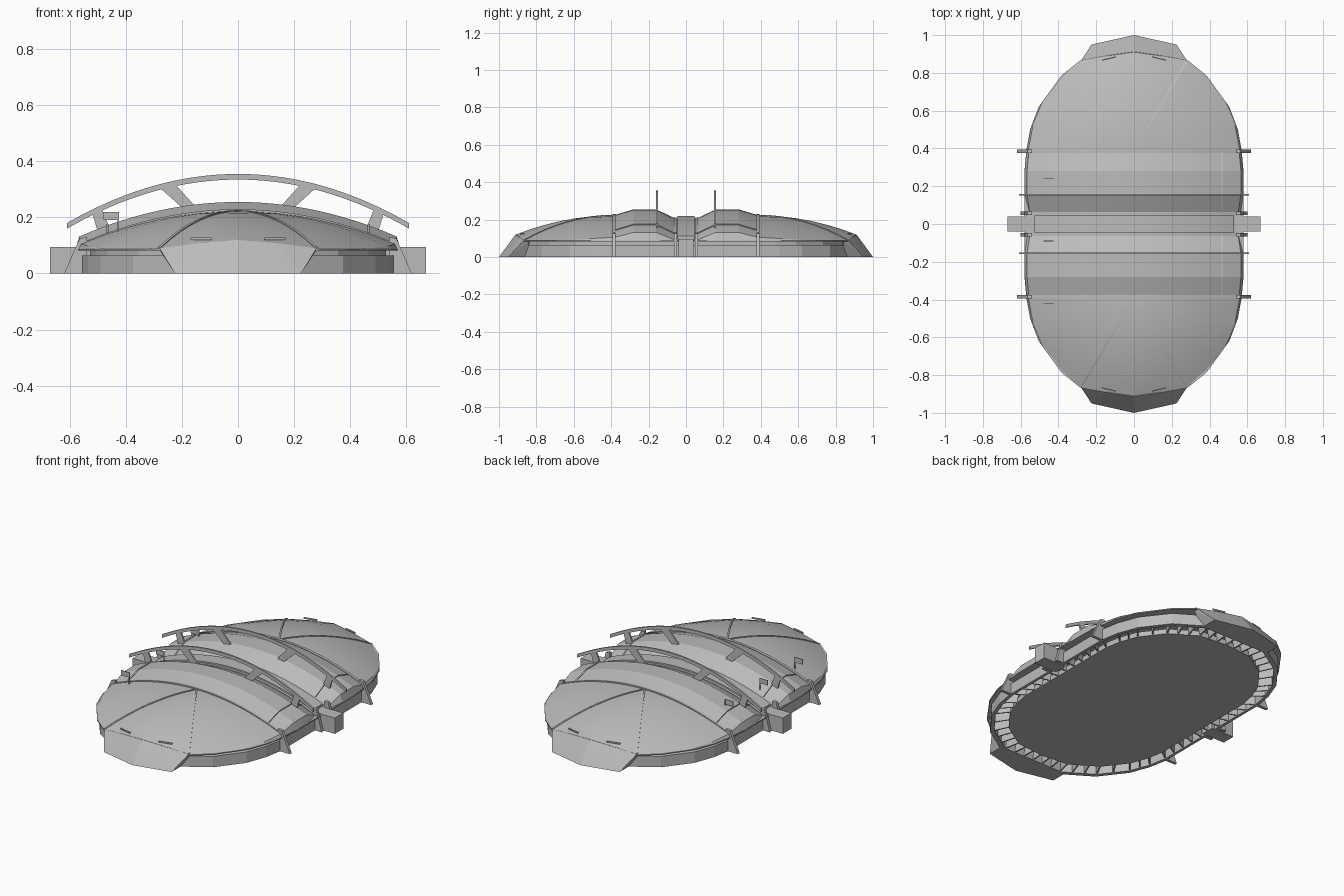
import bpy, bmesh, math
from mathutils import Vector

cube = bpy.data.objects.get("Cube")
if cube:
    bpy.data.objects.remove(cube)

grey = bpy.data.materials.new("light grey")
grey.use_nodes = True
grey.diffuse_color = (0.5, 0.5, 0.5, 1)
grey.node_tree.nodes["Principled BSDF"].inputs["Base Color"].default_value = (0.5, 0.5, 0.5, 1)


def grid(name, rows, wrap=False, caps=False, smooth=False):
    """Skin a list of equal-length point rows."""
    bm = bmesh.new()
    vs = [[bm.verts.new(p) for p in row] for row in rows]
    n = len(rows[0])
    for a, b in zip(vs, vs[1:]):
        for i in range(n if wrap else n - 1):
            j = (i + 1) % n
            bm.faces.new((a[i], a[j], b[j], b[i]))
    if caps:
        bm.faces.new(vs[0])
        bm.faces.new(vs[-1])
    bmesh.ops.remove_doubles(bm, verts=bm.verts, dist=1e-5)
    bmesh.ops.recalc_face_normals(bm, faces=bm.faces)
    if not caps and not wrap and sum(f.normal.z for f in bm.faces) < 0:
        bmesh.ops.reverse_faces(bm, faces=bm.faces)
    mesh = bpy.data.meshes.new(name)
    bm.to_mesh(mesh)
    bm.free()
    mesh.materials.append(grey)
    ob = bpy.data.objects.new(name, mesh)
    bpy.context.collection.objects.link(ob)
    if smooth:
        bpy.ops.object.select_all(action='DESELECT')
        ob.select_set(True)
        bpy.context.view_layer.objects.active = ob
        bpy.ops.object.shade_smooth_by_angle(angle=math.radians(14))
    return ob


def prism(name, pts, z0, z1):
    return grid(name, [[(x, y, z) for x, y in pts] for z in (z0, z1)], True, True)


def plate(name, pts, y, thick):
    """Upright plate with an x-z outline."""
    return grid(name, [[(x, y + s * thick / 2, z) for x, z in pts] for s in (-1, 1)], True, True)


def strip(name, path, side, height):
    """Bar along a path, with a half-width vector and a half-height."""
    s, h = Vector(side), Vector((0, 0, height))
    return grid(name, [[Vector(p) + s + h, Vector(p) - s + h, Vector(p) - s - h, Vector(p) + s - h]
                       for p in path], True, True)


def around(q):
    """Mirror a quarter outline into a full loop."""
    r = q[-2::-1]
    return (q + [(-x, y) for x, y in r] + [(-x, -y) for x, y in q] + [(x, -y) for x, y in r])


def scaled(pts, k):
    return [(x * k, y * k) for x, y in pts]


def roof_z(x, drop=0):
    return 0.255 - drop - 0.11 * (x / 0.535) ** 2


# base: floor, outer wall, radial dividers, recessed tier and eave
wall = around([(.555, .39), (.535, .5), (.49, .62), (.375, .77), (.2, .88), (0, .9)])
prism("floor", scaled(wall, .87), 0, .03)
inner = scaled(wall, .97)
grid("outer_wall", [[(x, y, 0) for x, y in wall], [(x, y, .065) for x, y in wall],
                    [(x, y, .065) for x, y in inner], [(x, y, 0) for x, y in inner],
                    [(x, y, 0) for x, y in wall]], True)
prism("recessed_tier", scaled(wall, .95), .055, .086)
for a, b in zip(wall, wall[1:] + wall[:1]):
    a, b = Vector(a), Vector(b)
    count = max(1, round((b - a).length / .08))
    along = (b - a).normalized() * .004
    for i in range(count):
        p = a.lerp(b, i / count)
        prism("base_divider", [p * .86 - along, p * .975 - along, p * .975 + along, p * .86 + along], .004, .06)

eave = [(.57, .39), (.55, .5), (.505, .62), (.385, .785), (.285, .865), (.14, .885), (0, .9)]
prism("eave", around([(.58, .28)] + eave), .082, .088)

# central vault, with a valley under the cross beam
stations = [(.39, .033, .57), (.28, 0, .58), (.16, 0, .58), (.055, .05, .565)]
stations += [(-y, d, w) for y, d, w in reversed(stations)]
rows = []
for y, drop, w in stations:
    top = [(w - .014) * i / 12 for i in range(-12, 13)]
    rows.append([(-w, y, .085)] + [(x, y, roof_z(x, drop)) for x in top] + [(w, y, .085)])
grid("central_vault", rows, smooth=True)

# domed ends
rim = [(.56, .39, .105), (.535, .52, .098), (.48, .65, .09), (.38, .765, .09),
       (.28, .865, .09), (.14, .89, .108), (0, .91, .12)]


def dome_point(p, t, sy):
    x, y, z = p
    return (x * t, sy * (.39 + (y - .39) * t), z + (.222 - z) * (1 - t * t))


full_rim = rim + [(-x, y, z) for x, y, z in rim[-2::-1]]
full_eave = eave + [(-x, y) for x, y in eave[-2::-1]]
for sy, end in ((-1, "front"), (1, "back")):
    rows = [[dome_point(p, i / 8, sy) for p in full_rim] for i in range(9)]
    rows.append([(x, sy * y, .085) for x, y in full_eave])
    grid(end + "_dome", rows, smooth=True)

    # sloping entrance porch
    bm = bmesh.new()
    for sx in (-1, 1):
        for p in ((.225, .95, 0), (.225, .85, 0), (.28, .866, .09), (.28, .84, .085), (.14, .892, .108)):
            bm.verts.new((sx * p[0], sy * p[1], p[2]))
    for p in ((0, 1, 0), (0, .912, .12)):
        bm.verts.new((p[0], sy * p[1], p[2]))
    bmesh.ops.convex_hull(bm, input=bm.verts)
    bmesh.ops.recalc_face_normals(bm, faces=bm.faces)
    mesh = bpy.data.meshes.new(end + "_porch")
    bm.to_mesh(mesh)
    bm.free()
    mesh.materials.append(grey)
    bpy.context.collection.objects.link(bpy.data.objects.new(end + "_porch", mesh))

    for sx in (-1, 1):
        # seam ribs and small light bars on the dome
        path = [dome_point((sx * .28, .865, .09), i / 8, sy) for i in range(9)]
        strip(end + "_dome_rib", path, (.005, 0, 0), .004)
        strip(end + "_light_bar", [(sx * .095, sy * .885, .124), (sx * .17, sy * .867, .124)], (0, .003, 0), .004)
        # lengthwise vault seam
        path = [(sx * .465, sy * y, roof_z(.465, d)) for y, d, w in stations[:4]]
        strip("vault_seam", path, (.004, 0, 0), .004)
        # side buttresses
        for y, reach in ((.385, .62), (.056, .6)):
            fin = [(.54, 0), (reach, 0), (.565, .125), (.54, .13)]
            plate("buttress", [(sx * x, z) for x, z in fin], sy * y, .018)
        # braces under the arch
        for brace in ([(.28, .307), (.225, .32), (.155, .242), (.2, .235)],
                      [(.485, .23), (.52, .215), (.5, .15), (.455, .155)]):
            plate("arch_brace", [(sx * x, z) for x, z in brace], sy * .155, .01)

    # cross ribs and the tall arch
    for y, drop in ((.385, .031), (.056, .048)):
        path = [(x / 20 * .56, sy * y, roof_z(x / 20 * .56, drop)) for x in range(-20, 21)]
        strip("cross_rib", path, (0, .008, 0), .005)
    path = [(x / 20 * .61, sy * .155, .345 - .175 * (x / 20) ** 2) for x in range(-20, 21)]
    strip("roof_arch", path, (0, .005, 0), .01)

# cross beam with end blocks
path = [(x / 20 * .53, 0, roof_z(x / 20 * .53, .05)) for x in range(-20, 21)]
strip("cross_beam", path, (0, .045, 0), .014)
for sx in (-1, 1):
    plate("beam_end_block", [(sx * x, z) for x, z in ((.52, 0), (.67, 0), (.67, .095), (.52, .095))], 0, .08)

# flags along one side
for y in (.24, -.09, -.42):
    plate("flag_pole", [(-.43, .1), (-.425, .1), (-.425, .22), (-.43, .22)], y, .005)
    plate("flag", [(-.48, .19), (-.43, .19), (-.43, .22), (-.48, .22)], y, .004)
